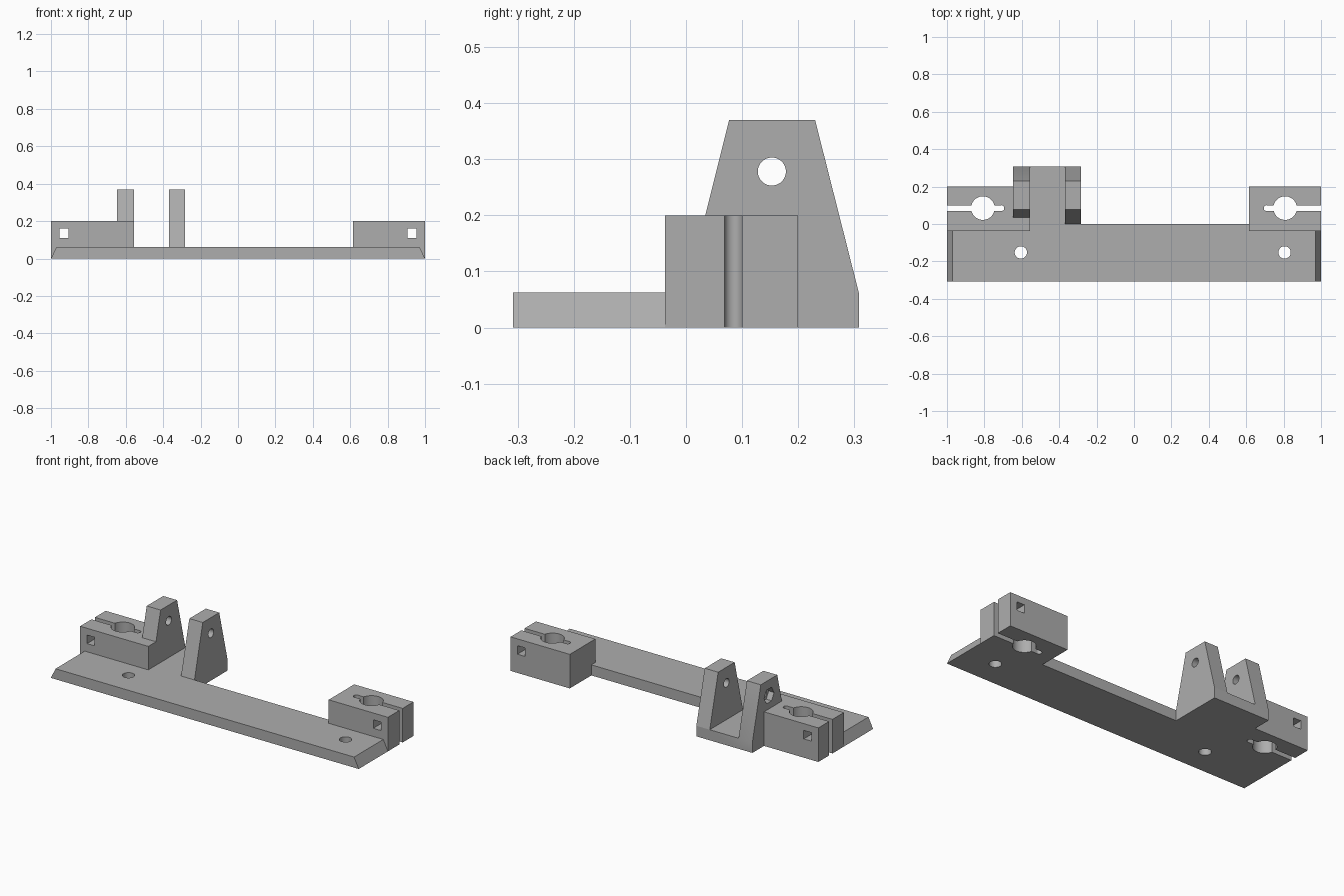
import bpy
import bmesh
from math import pi, radians
from mathutils import Matrix, Vector

if "Cube" in bpy.data.objects:
    bpy.data.objects.remove(bpy.data.objects["Cube"], do_unlink=True)

grey = bpy.data.materials.new("plain grey")
grey.use_nodes = True
colour = (0.42, 0.42, 0.42, 1)
grey.diffuse_color = colour
grey.node_tree.nodes["Principled BSDF"].inputs["Base Color"].default_value = colour


def add_object(name, bm):
    bmesh.ops.recalc_face_normals(bm, faces=bm.faces)
    mesh = bpy.data.meshes.new(name)
    bm.to_mesh(mesh)
    bm.free()
    mesh.materials.append(grey)
    obj = bpy.data.objects.new(name, mesh)
    bpy.context.collection.objects.link(obj)
    return obj


def prism(name, points, depth):
    """Extrude a closed outline along a vector."""
    bm = bmesh.new()
    face = bm.faces.new([bm.verts.new(p) for p in points])
    result = bmesh.ops.extrude_face_region(bm, geom=[face])
    verts = [v for v in result["geom"] if isinstance(v, bmesh.types.BMVert)]
    bmesh.ops.translate(bm, verts=verts, vec=Vector(depth))
    return add_object(name, bm)


def box(name, x0, x1, y0, y1, z0, z1):
    outline = [(x0, y0, z0), (x1, y0, z0), (x1, y1, z0), (x0, y1, z0)]
    return prism(name, outline, (0, 0, z1 - z0))


def cylinder(name, centre, radius, length, axis="Z", sides=48):
    bm = bmesh.new()
    turn = Matrix.Rotation(pi / 2, 4, "Y") if axis == "X" else Matrix()
    bmesh.ops.create_cone(bm, cap_ends=True, segments=sides, radius1=radius,
                          radius2=radius, depth=length,
                          matrix=Matrix.Translation(centre) @ turn)
    return add_object(name, bm)


def combine(target, tool, operation):
    """Boolean the tool into the target and discard the tool."""
    mod = target.modifiers.new(operation.lower(), "BOOLEAN")
    mod.operation, mod.object, mod.solver = operation, tool, "EXACT"
    bpy.context.view_layer.objects.active = target
    bpy.ops.object.modifier_apply(modifier=mod.name)
    bpy.data.objects.remove(tool, do_unlink=True)


PLATE_TOP, CLAMP_TOP, LUG_TOP = 0.062, 0.2, 0.37
FRONT, BACK = -0.308, 0.308

# Base plate with sloped ends
body = prism("mounting_bracket",
             [(-1, FRONT, 0), (1, FRONT, 0),
              (0.97, FRONT, PLATE_TOP), (-0.97, FRONT, PLATE_TOP)],
             (0, -FRONT, 0))

# Clamp blocks and the rear hinge base
for part in (box("right_clamp", -1, -0.557, -0.037, 0.2, 0, CLAMP_TOP),
             box("left_clamp", 0.615, 1, -0.037, 0.2, 0, CLAMP_TOP),
             box("hinge_base", -0.647, -0.283, -0.02, BACK, 0, PLATE_TOP)):
    combine(body, part, "UNION")

# Tapered hinge lugs
for x0, x1 in ((-0.647, -0.557), (-0.37, -0.283)):
    outline = [(x0, 0, 0), (x0, 0, PLATE_TOP), (x0, 0.077, LUG_TOP),
               (x0, 0.23, LUG_TOP), (x0, BACK, PLATE_TOP), (x0, BACK, 0)]
    combine(body, prism("lug", outline, (x1 - x0, 0, 0)), "UNION")

# Hinge pin hole and the nut pocket on the outer lug
pin = (0.153, 0.278)
combine(body, cylinder("pin_hole", (-0.47, *pin), 0.025, 0.6, "X"), "DIFFERENCE")
combine(body, cylinder("nut_pocket", (-0.647, *pin), 0.046, 0.07, "X", 6), "DIFFERENCE")

# Rod holes, clamp slits, clamp bolt holes and plate screw holes
for side, screw_x in ((-1, -0.605), (1, 0.805)):
    rod_x, end_x, bolt_x = side * 0.808, side * 0.71, side * 0.93
    slit_x = sorted((end_x, side * 1.1))
    for cutter in (
            cylinder("rod_hole", (rod_x, 0.085, 0.1), 0.063, 0.4),
            box("slit", *slit_x, 0.069, 0.1, -0.1, 0.3),
            cylinder("slit_end", (end_x, 0.0845, 0.1), 0.016, 0.4, sides=24),
            box("bolt_hole", bolt_x - 0.025, bolt_x + 0.025, -0.2, 0.4, 0.11, 0.16),
            cylinder("screw_hole", (screw_x, -0.152, 0.03), 0.033, 0.3)):
        combine(body, cutter, "DIFFERENCE")

# Smooth the round holes while keeping flat faces crisp
bpy.ops.object.select_all(action="DESELECT")
body.select_set(True)
bpy.context.view_layer.objects.active = body
bpy.ops.object.shade_smooth_by_angle(angle=radians(30))
